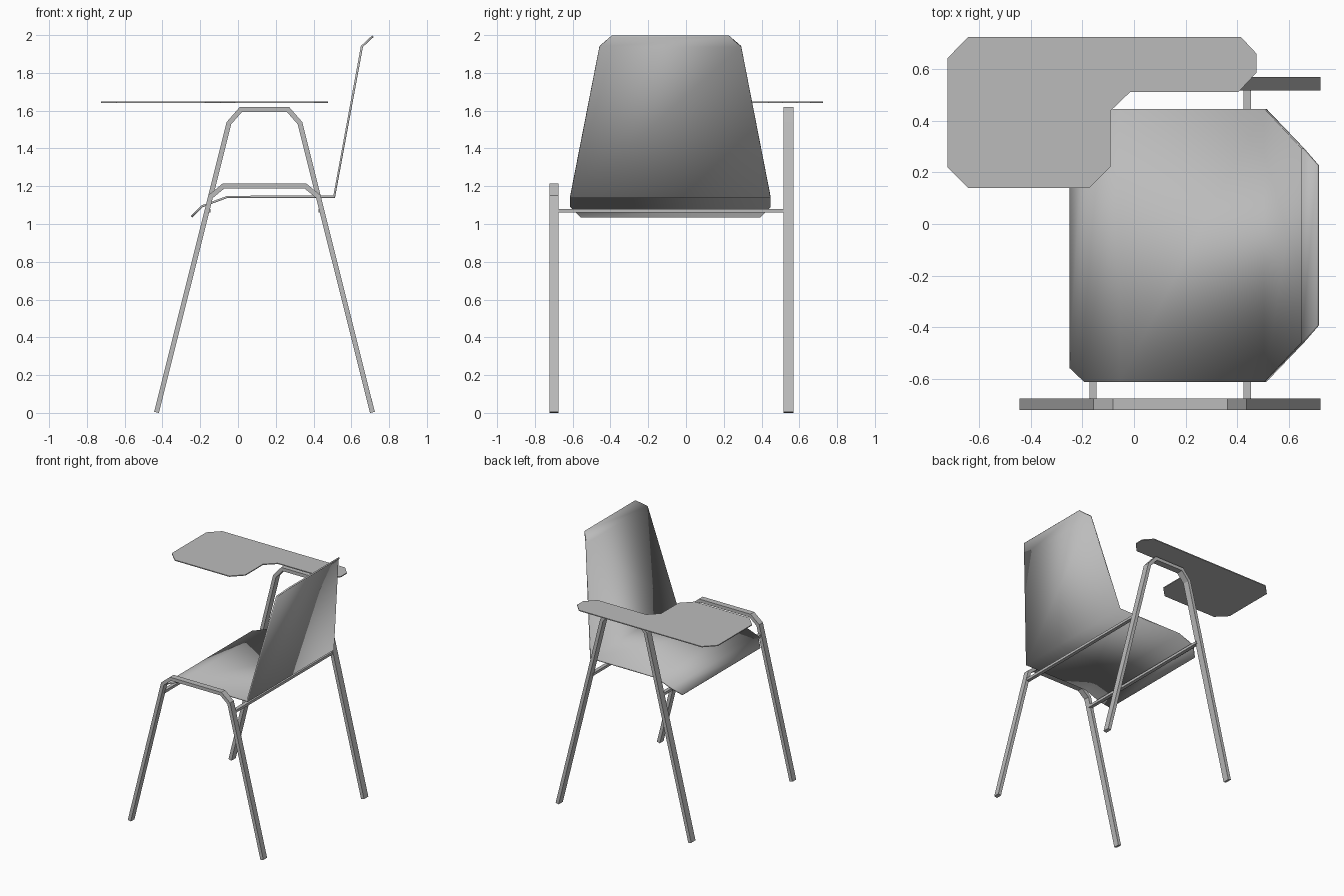
import bpy
import bmesh
import math
from mathutils import Vector

cube = bpy.data.objects.get("Cube")
if cube:
    bpy.data.objects.remove(cube, do_unlink=True)

GREY = (0.5, 0.5, 0.5, 1)
grey = bpy.data.materials.new("light_grey")
grey.use_nodes = True
grey.diffuse_color = GREY
grey.node_tree.nodes["Principled BSDF"].inputs["Base Color"].default_value = GREY


def make_object(name, bm, smooth_angle=None):
    bmesh.ops.recalc_face_normals(bm, faces=bm.faces)
    mesh = bpy.data.meshes.new(name)
    bm.to_mesh(mesh)
    bm.free()
    mesh.materials.append(grey)
    obj = bpy.data.objects.new(name, mesh)
    bpy.context.collection.objects.link(obj)
    if smooth_angle:
        bpy.ops.object.select_all(action='DESELECT')
        obj.select_set(True)
        bpy.context.view_layer.objects.active = obj
        bpy.ops.object.shade_smooth_by_angle(angle=math.radians(smooth_angle))
    return obj


def extrude_faces(bm, offset):
    result = bmesh.ops.extrude_face_region(bm, geom=bm.faces[:])
    moved = [v for v in result["geom"] if isinstance(v, bmesh.types.BMVert)]
    bmesh.ops.translate(bm, verts=moved, vec=offset)


def inset_path(points, width):
    """Offset an open path to its right with mitred corners."""
    points = [Vector(p) for p in points]
    dirs = [(b - a).normalized() for a, b in zip(points, points[1:])]
    normals = [Vector((d.y, -d.x)) for d in dirs]
    inner = []
    for i, p in enumerate(points):
        a, b = normals[max(i - 1, 0)], normals[min(i, len(normals) - 1)]
        inner.append(p + (a + b) * width / (1 + a.dot(b)))
    return inner


def leg_frame(name, half_profile, y_min, y_max, centre=0.14, width=0.026):
    """Bent flat bar: two splayed legs joined across the top."""
    outer = [(centre - h, z) for h, z in half_profile]
    outer += [(centre + h, z) for h, z in reversed(half_profile)]
    inner = inset_path(outer, width)
    bm = bmesh.new()
    rows = [[bm.verts.new((p[0], y_min, p[1])) for p in path] for path in (outer, inner)]
    for i in range(len(outer) - 1):
        bm.faces.new((rows[0][i], rows[0][i + 1], rows[1][i + 1], rows[1][i]))
    extrude_faces(bm, (0, y_max - y_min, 0))
    make_object(name, bm)


def box(name, low, high):
    bm = bmesh.new()
    bmesh.ops.create_cube(bm, size=1)
    low, high = Vector(low), Vector(high)
    for v in bm.verts:
        v.co = (low + high) / 2 + v.co * (high - low)
    make_object(name, bm)


# Side frames
foot = (0.584, 0.006)
leg_frame("low_leg_frame", [foot, (0.297, 1.152), (0.222, 1.214)], -0.722, -0.676)
leg_frame("tall_leg_frame", [foot, (0.2, 1.54), (0.13, 1.62)], 0.517, 0.57)

# Rails joining the frames under the seat
for name, x in (("front_rail", -0.159), ("rear_rail", 0.439)):
    box(name, (x - 0.014, -0.69, 1.06), (x + 0.014, 0.53, 1.08))

# Seat and backrest: bent sheet given as x, z and half width
SHELL = [(-0.247, 1.038, 0.475), (-0.19, 1.094, 0.53), (-0.055, 1.144, 0.53),
         (0.509, 1.144, 0.53), (0.656, 1.94, 0.375), (0.714, 1.994, 0.31)]
SHELL_Y = -0.083
bm = bmesh.new()
rows = [[bm.verts.new((x, SHELL_Y + s * h, z)) for s in (-1, 1)] for x, z, h in SHELL]
for a, b in zip(rows, rows[1:]):
    bm.faces.new((a[0], b[0], b[1], a[1]))
shell = make_object("seat_and_backrest", bm, 30)
sheet = shell.modifiers.new("sheet_thickness", 'SOLIDIFY')
sheet.thickness = 0.011
sheet.offset = 0
sheet.use_even_offset = True

# Writing tablet with clipped corners
TABLET = [(-0.724, 0.22), (-0.643, 0.14), (-0.174, 0.14), (-0.092, 0.222),
          (-0.092, 0.438), (-0.015, 0.512), (0.405, 0.512), (0.476, 0.588),
          (0.476, 0.66), (0.415, 0.725), (-0.643, 0.725), (-0.724, 0.643)]
bm = bmesh.new()
bm.faces.new([bm.verts.new((x, y, 1.641)) for x, y in TABLET])
extrude_faces(bm, (0, 0, 0.007))
make_object("writing_tablet", bm)
